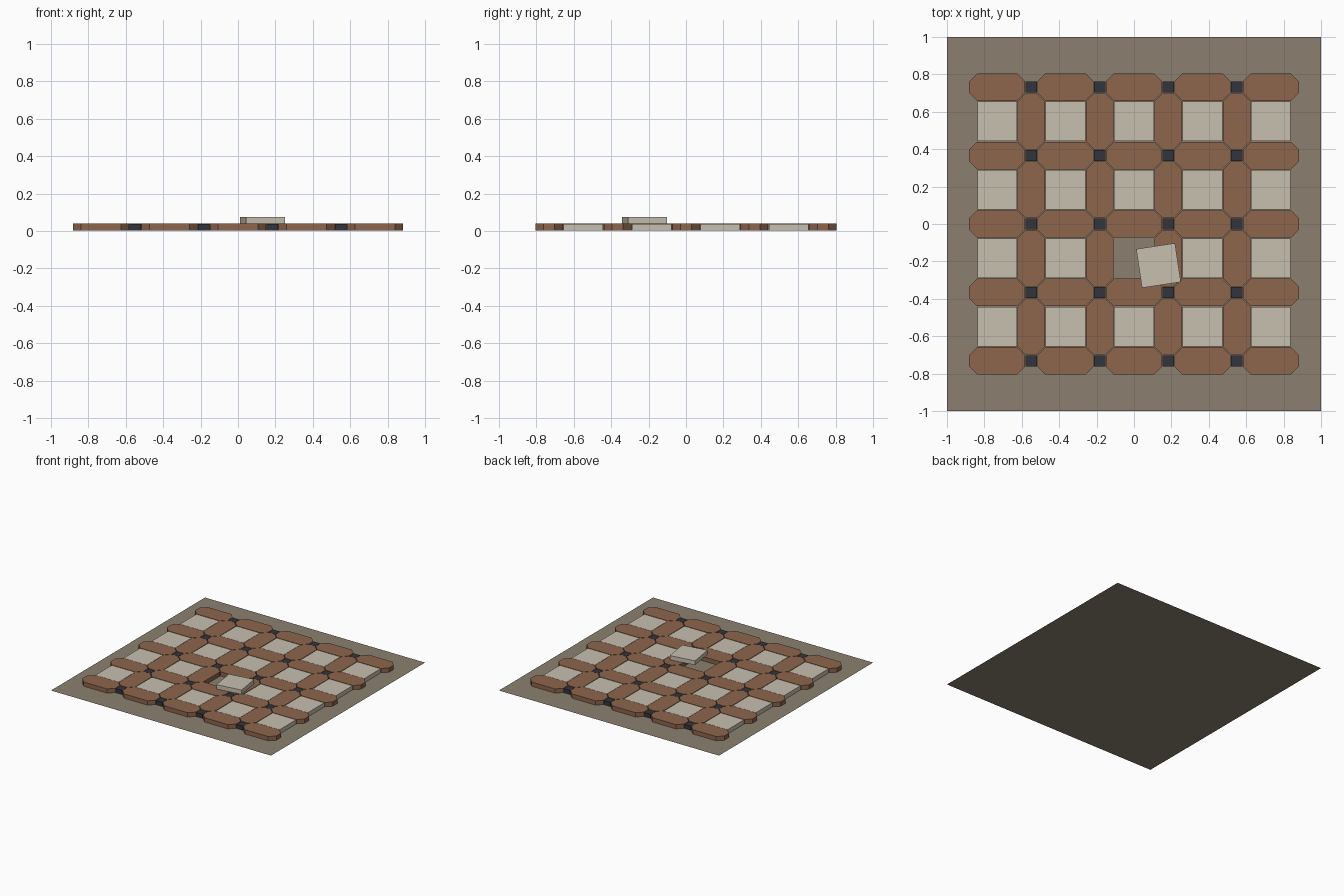
import bpy, bmesh, math

if "Cube" in bpy.data.objects:
    bpy.data.objects.remove(bpy.data.objects["Cube"])

P = 0.366            # grid pitch
Z0, Z1 = 0.004, 0.039


def mat(name, c):
    m = bpy.data.materials.new(name)
    m.diffuse_color = (*c, 1)
    m.use_nodes = True
    m.node_tree.nodes["Principled BSDF"].inputs["Base Color"].default_value = m.diffuse_color
    return m


TERRACOTTA = mat("terracotta", (0.27, 0.13, 0.073))
CREAM = mat("cream", (0.57, 0.53, 0.43))
SLATE = mat("dark slate", (0.034, 0.036, 0.045))
MORTAR = mat("mortar", (0.26, 0.216, 0.16))


def prism(name, outline, z0, z1, material, loc, angle=0):
    """Extrude a flat outline between two heights."""
    bm = bmesh.new()
    face = bm.faces.new([bm.verts.new((x, y, z0)) for x, y in outline])
    if z1 > z0:
        ext = bmesh.ops.extrude_face_region(bm, geom=[face])
        for v in ext["geom"]:
            if isinstance(v, bmesh.types.BMVert):
                v.co.z = z1
        bmesh.ops.recalc_face_normals(bm, faces=bm.faces)
    me = bpy.data.meshes.new(name)
    bm.to_mesh(me)
    bm.free()
    me.materials.append(material)
    ob = bpy.data.objects.new(name, me)
    ob.location = (loc[0], loc[1], 0)
    ob.rotation_euler.z = angle
    bpy.context.collection.objects.link(ob)
    return ob


def square(h):
    return [(-h, -h), (h, -h), (h, h), (-h, h)]


# stretched octagon shared by all terracotta tiles
L, W, E = 0.15, 0.0735, 0.03
C = W - E
octagon = [(-L + C, -W), (L - C, -W), (L, -E), (L, E),
           (L - C, W), (-L + C, W), (-L, E), (-L, -E)]

# mortar bed
prism("mortar_bed", square(1.0), 0, 0, MORTAR, (0, 0))

full = [i * P for i in range(-2, 3)]
half = [(i + 0.5) * P for i in range(-2, 2)]

# terracotta tiles along x
for y in full:
    for x in full:
        prism("long_tile_x", octagon, Z0, Z1, TERRACOTTA, (x, y))

# terracotta tiles along y
for y in half:
    for x in half:
        prism("long_tile_y", octagon, Z0, Z1, TERRACOTTA, (x, y), math.pi / 2)

# dark inserts at the crossings
for y in full:
    for x in half:
        prism("dark_insert", square(E), Z0, Z1 - 0.001, SLATE, (x, y))

# cream tiles, leaving one gap
for y in half:
    for x in full:
        if abs(x) < 0.01 and abs(y + P / 2) < 0.01:
            continue
        prism("cream_tile", square(0.106), Z0, Z1 - 0.001, CREAM, (x, y))

# loose tile resting on its neighbours
prism("loose_tile", square(0.105), Z1 + 0.001, 0.075, CREAM,
      (0.131, -0.222), math.radians(8.6))
